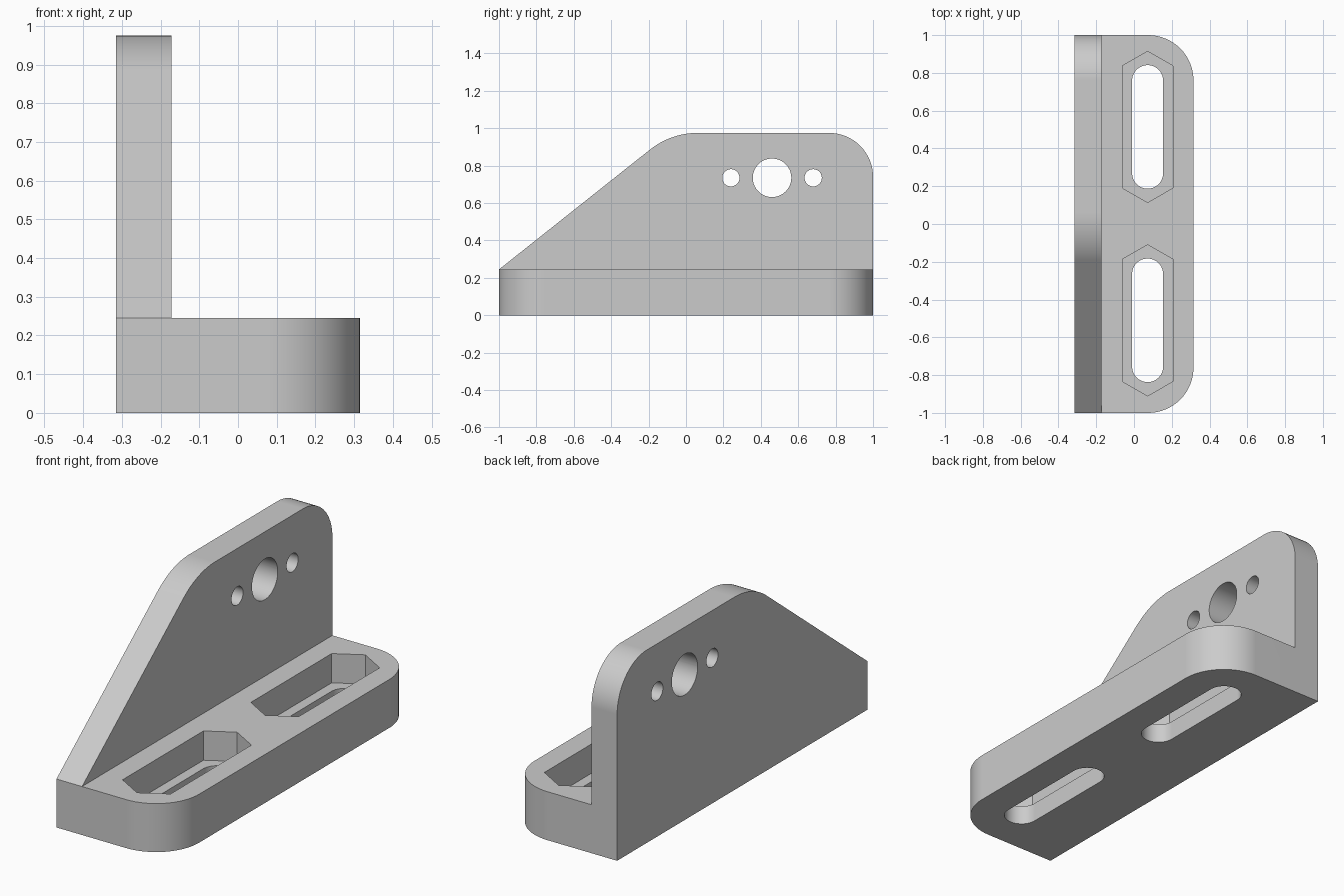
import bpy, bmesh, math
from mathutils import Vector

cube = bpy.data.objects.get("Cube")
if cube:
    bpy.data.objects.remove(cube, do_unlink=True)

STEPS = 16
HALF_W, HALF_L = 0.315, 1.0
BASE_TOP, PLATE_TOP, PLATE_X = 0.245, 0.975, -0.172

grey = bpy.data.materials.new("grey")
grey.use_nodes = True
grey.diffuse_color = (0.6, 0.6, 0.6, 1)
grey.node_tree.nodes["Principled BSDF"].inputs["Base Color"].default_value = (0.6, 0.6, 0.6, 1)


def outline(corners):
    """Round each (u, v, radius) corner of a polygon."""
    pts = [Vector(c[:2]) for c in corners]
    out = []
    for i, (p, corner) in enumerate(zip(pts, corners)):
        r = corner[2]
        if r == 0:
            out.append(p)
            continue
        d1 = (pts[i - 1] - p).normalized()
        d2 = (pts[(i + 1) % len(pts)] - p).normalized()
        half = d1.angle(d2) / 2
        t = r / math.tan(half)
        centre = p + (d1 + d2).normalized() * (r / math.sin(half))
        a = (p + d1 * t - centre).normalized()
        b = (p + d2 * t - centre).normalized()
        for k in range(STEPS + 1):
            out.append(centre + a.slerp(b, k / STEPS).normalized() * r)
    return out


def box(u, v, half_u, half_v, r):
    """Rectangle outline with equal corner radii."""
    return outline([(u + su * half_u, v + sv * half_v, r)
                    for su, sv in ((-1, -1), (1, -1), (1, 1), (-1, 1))])


def prism(name, points, lo, hi, axis):
    """Extrude an outline along x (drawn in y, z) or z (drawn in x, y)."""
    def place(p, h):
        return (h, p.x, p.y) if axis == "x" else (p.x, p.y, h)
    bm = bmesh.new()
    # Drop doubled points where two arcs meet
    pts = [p for i, p in enumerate(points) if (p - points[i - 1]).length > 1e-4]
    bottom = [bm.verts.new(place(p, lo)) for p in pts]
    top = [bm.verts.new(place(p, hi)) for p in pts]
    bm.faces.new(bottom)
    bm.faces.new(top)
    for i in range(len(pts)):
        bm.faces.new((bottom[i - 1], bottom[i], top[i], top[i - 1]))
    bmesh.ops.recalc_face_normals(bm, faces=bm.faces)
    mesh = bpy.data.meshes.new(name)
    bm.to_mesh(mesh)
    bm.free()
    mesh.materials.append(grey)
    obj = bpy.data.objects.new(name, mesh)
    bpy.context.collection.objects.link(obj)
    return obj


def combine(target, other, operation):
    mod = target.modifiers.new("combine", "BOOLEAN")
    mod.operation, mod.solver, mod.object = operation, "EXACT", other
    bpy.context.view_layer.objects.active = target
    bpy.ops.object.modifier_apply(modifier=mod.name)
    bpy.data.objects.remove(other, do_unlink=True)


# Foot with two rounded outer corners
bracket = prism("bracket", outline([
    (-HALF_W, -HALF_L, 0), (HALF_W, -HALF_L, 0.24),
    (HALF_W, HALF_L, 0.24), (-HALF_W, HALF_L, 0)]), 0, BASE_TOP, "z")

# Upright plate with sloped front edge
plate = prism("upright_plate", outline([
    (-HALF_L, BASE_TOP, 0), (HALF_L, BASE_TOP, 0),
    (HALF_L, PLATE_TOP, 0.235), (-0.08, PLATE_TOP, 0.41)]), -HALF_W, PLATE_X, "x")

# Round holes through the plate
for y, r in ((0.24, 0.046), (0.46, 0.103), (0.68, 0.046)):
    combine(plate, prism("hole_cutter", box(y, 0.735, r, r, r), -0.5, 0, "x"), "DIFFERENCE")

# Slots with hexagonal pockets in the foot
SLOT_X = 0.072
for y in (-0.547, 0.514):
    y = math.copysign(0.514, y) if y > 0 else -0.51
    pocket = outline([(SLOT_X + a * 0.134, y + b, 0) for a, b in (
        (-1, -0.323), (0, -0.4), (1, -0.323), (1, 0.323), (0, 0.4), (-1, 0.323))])
    combine(bracket, prism("pocket_cutter", pocket, 0.097, 0.4, "z"), "DIFFERENCE")
    combine(bracket, prism("slot_cutter", box(SLOT_X, y, 0.082, 0.327, 0.082), -0.1, 0.15, "z"), "DIFFERENCE")

combine(bracket, plate, "UNION")

# Smooth the rounded walls, keep flat faces crisp
bpy.ops.object.select_all(action="DESELECT")
bracket.select_set(True)
bpy.context.view_layer.objects.active = bracket
bpy.ops.object.shade_smooth_by_angle(angle=math.radians(30))
weighted = bracket.modifiers.new("weighted_normals", "WEIGHTED_NORMAL")
weighted.keep_sharp = True
